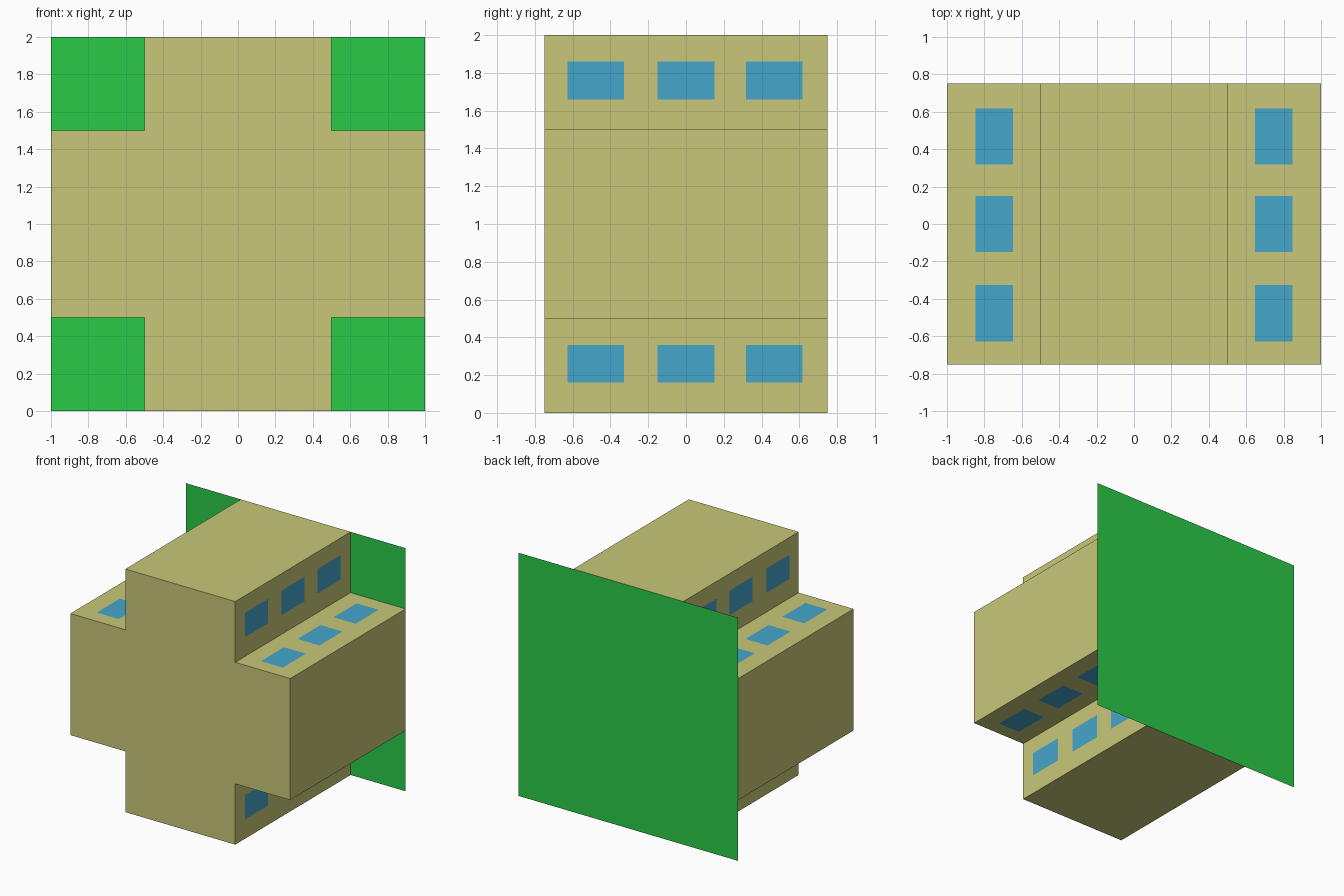
import bpy
from mathutils import Vector

if "Cube" in bpy.data.objects:
    bpy.data.objects.remove(bpy.data.objects["Cube"])


def material(name, rgb):
    m = bpy.data.materials.new(name)
    m.diffuse_color = (*rgb, 1)
    m.use_nodes = True
    m.node_tree.nodes["Principled BSDF"].inputs["Base Color"].default_value = m.diffuse_color
    return m


KHAKI = material("khaki", (0.58, 0.575, 0.19))
GREEN = material("green", (0.024, 0.6, 0.067))
BLUE = material("blue", (0.06, 0.38, 0.6))


def mesh_object(name, verts, faces, mat):
    me = bpy.data.meshes.new(name)
    me.from_pydata(verts, [], faces)
    me.materials.append(mat)
    ob = bpy.data.objects.new(name, me)
    bpy.context.collection.objects.link(ob)
    return ob


def panel(name, centre, u, v, mat):
    # flat rectangle with half-extents u and v, facing u x v
    c, u, v = Vector(centre), Vector(u), Vector(v)
    return mesh_object(name, [c - u - v, c + u - v, c + u + v, c - u + v],
                       [(0, 1, 2, 3)], mat)


# Cross-shaped body, closed at the back by the green panel
W, A, D = 1.0, 0.5, 0.75
quarter = [(A, -W), (A, -A), (W, -A)]
profile = []
for _ in range(4):
    profile += quarter
    quarter = [(-z, x) for x, z in quarter]
n = len(profile)
verts = [(x, y, z + 1) for y in (-D, D) for x, z in profile]
faces = [tuple(range(n))]
faces += [(i, i + n, (i + 1) % n + n, (i + 1) % n) for i in range(n)]
mesh_object("cross_body", verts, faces, KHAKI)

# Full square back panel
panel("back_panel", (0, D, 1), (-1, 0, 0), (0, 0, 1), GREEN)

# Windows on both faces of each of the four notches
GAP = 0.002
for sx in (-1, 1):
    for sz in (-1, 1):
        for y in (-0.477, 0, 0.468):
            panel("wall_window", (sx * (A + GAP), y, 1.01 + sz * 0.75),
                  (0, sx * 0.15, 0), (0, 0, 0.1), BLUE)
            panel("ledge_window", (sx * 0.747, y, 1 + sz * (A + GAP)),
                  (0.1, 0, 0), (0, sz * 0.15, 0), BLUE)
